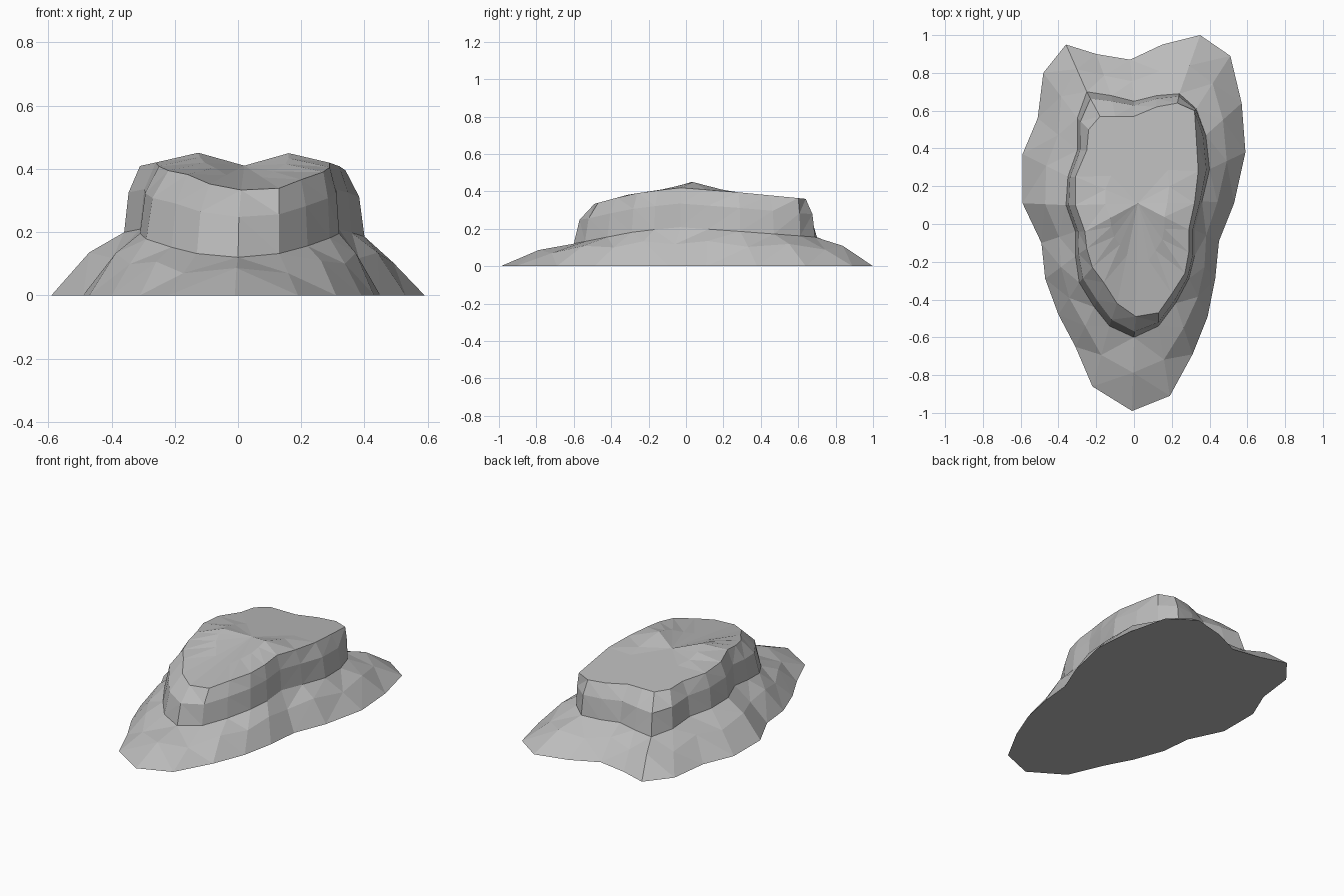
import bpy
import bmesh
from mathutils import Vector

default_cube = bpy.data.objects.get("Cube")
if default_cube:
    bpy.data.objects.remove(default_cube, do_unlink=True)

# Single stone colour
stone = bpy.data.materials.new("grey stone")
stone.use_nodes = True
stone_colour = (0.5, 0.5, 0.5, 1)
stone.diffuse_color = stone_colour
shader = next(n for n in stone.node_tree.nodes if n.type == "BSDF_PRINCIPLED")
shader.inputs["Base Color"].default_value = stone_colour
shader.inputs["Roughness"].default_value = 0.9

# Plan outlines in hundredths of a unit, counter-clockwise from the front
ground_plan = [
    (-1, -99), (19, -91), (31, -69), (39, -49), (43, -29), (45, -9),
    (53, 11), (59, 38), (57, 64), (51, 89), (35, 100), (15, 95),
    (-2, 87), (-20, 90), (-36, 95), (-48, 80), (-51, 56), (-59, 37),
    (-59, 11), (-49, -10), (-47, -29), (-40, -48), (-31, -65), (-22, -86)]
cliff_plan = [
    (0, -60), (13, -54), (22, -42), (29, -29), (32, -17), (32, -3),
    (36, 12), (40, 29), (38, 47), (33, 61), (24, 69), (12, 68),
    (0, 65), (-12, 68), (-25, 70), (-30, 56), (-30, 39), (-35, 25),
    (-36, 10), (-31, -4), (-31, -17), (-29, -31), (-21, -44), (-13, -54)]
rim_plan = [
    (1, -49), (13, -47), (20, -37), (27, -26), (29, -15), (29, -3),
    (32, 11), (34, 28), (33, 45), (32, 60), (23, 64), (12, 62),
    (0, 57), (-10, 57), (-18, 57), (-24, 50), (-25, 39), (-31, 25),
    (-31, 10), (-26, -4), (-25, -13), (-22, -23), (-16, -31), (-9, -42)]

# Heights along the length of the rock, as (y, z)
cliff_heights = [(-0.6, 0.12), (-0.3, 0.18), (-0.05, 0.21), (0.3, 0.185), (0.7, 0.155)]
rim_heights = [(-0.49, 0.333), (-0.3, 0.385), (-0.04, 0.42), (0.28, 0.395), (0.64, 0.36)]


def height_at(y, profile):
    """Read a height from a piecewise linear profile."""
    for (start, low), (end, high) in zip(profile, profile[1:]):
        if y <= end:
            return low + (high - low) * max(0, (y - start) / (end - start))
    return profile[-1][1]


def make_ring(plan, profile):
    points = [(x / 100, y / 100) for x, y in plan]
    return [Vector((x, y, height_at(y, profile))) for x, y in points]


def blend(first, second, across, up):
    """Ring between two rings, with separate factors for plan and height."""
    result = []
    for a, b in zip(first, second):
        point = a.lerp(b, across)
        point.z = a.z + (b.z - a.z) * up
        result.append(point)
    return result


def loft(name, rings, peak=None, floor=False):
    """Join rings with faceted strips; close with a peak or a flat floor."""
    bm = bmesh.new()
    loops = [[bm.verts.new(p) for p in ring] for ring in rings]
    count = len(loops[0])
    for low, high in zip(loops, loops[1:]):
        for i in range(count):
            j = (i + 1) % count
            bm.faces.new((low[i], low[j], high[j], high[i]))
    if peak:
        tip = bm.verts.new(peak)
        for i, vert in enumerate(loops[-1]):
            bm.faces.new((vert, loops[-1][(i + 1) % count], tip))
    quads = [f for f in bm.faces if len(f.verts) == 4]
    bmesh.ops.triangulate(bm, faces=quads, quad_method="SHORT_EDGE")
    if floor:
        bm.faces.new(list(reversed(loops[0])))
    mesh = bpy.data.meshes.new(name)
    bm.to_mesh(mesh)
    bm.free()
    mesh.materials.append(stone)
    bpy.context.collection.objects.link(bpy.data.objects.new(name, mesh))


ground = make_ring(ground_plan, [(-1, 0), (1, 0)])
cliff_foot = make_ring(cliff_plan, cliff_heights)
rim = make_ring(rim_plan, rim_heights)

# Spreading lower slope, slightly bulged, with its flat underside
slope_middle = blend(ground, cliff_foot, 0.52, 0.62)
for index, point in enumerate(slope_middle):
    point.z += 0.012 * (-1) ** index
loft("lower_slope", [ground, slope_middle, cliff_foot], floor=True)

# Steep cliff with a bevelled upper edge
cliff_shoulder = blend(cliff_foot, rim, 0.28, 0.6)
loft("cliff_wall", [cliff_foot, cliff_shoulder, rim])

# Plateau with a raised hump each side of a shallow centre dip
centre = Vector((0.02, 0.11, 0.41))
knolls = [p.lerp(centre, 0.48) for p in rim]
for point in knolls:
    side = min(1, abs(point.x - centre.x) / 0.13)
    nearness = max(0, 1 - abs(point.y - 0.03) / 0.2)
    point.z += 0.036 * side * nearness
loft("plateau", [rim, knolls], peak=centre)
